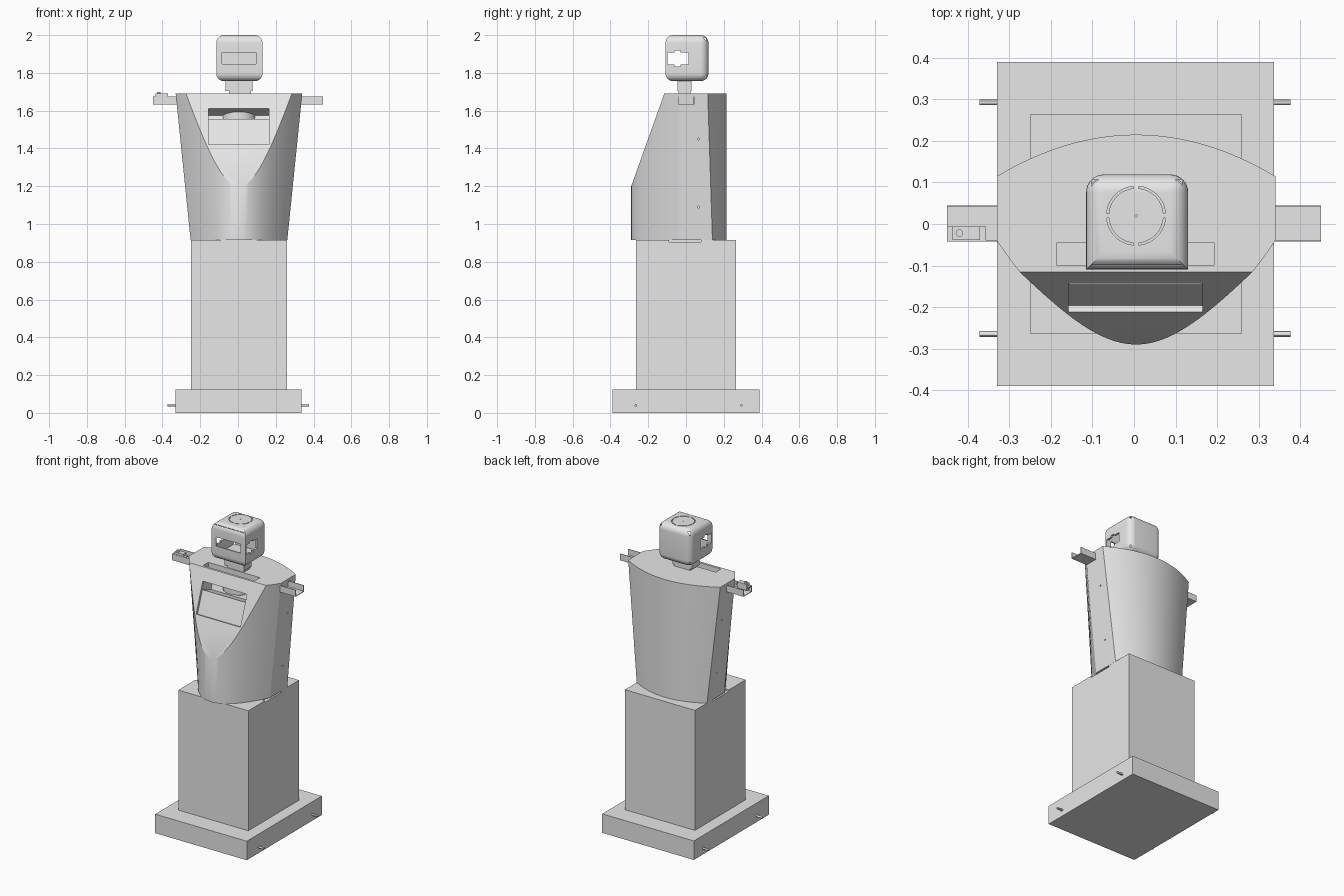
import bpy, bmesh, math
from mathutils import Vector, Matrix

cube = bpy.data.objects.get("Cube")
if cube:
    bpy.data.objects.remove(cube, do_unlink=True)

grey = bpy.data.materials.new("plain grey")
grey.use_nodes = True
grey.diffuse_color = (0.8, 0.8, 0.8, 1)
grey.node_tree.nodes["Principled BSDF"].inputs["Base Color"].default_value = (0.8, 0.8, 0.8, 1)


def finish(name, bm):
    bmesh.ops.recalc_face_normals(bm, faces=bm.faces)
    mesh = bpy.data.meshes.new(name)
    bm.to_mesh(mesh)
    bm.free()
    mesh.materials.append(grey)
    obj = bpy.data.objects.new(name, mesh)
    bpy.context.collection.objects.link(obj)
    return obj


def box(name, x, y, z, tilt=0):
    """Box from (min, max) ranges, optionally tilted about its own x axis."""
    bm = bmesh.new()
    bmesh.ops.create_cube(bm, size=1)
    mid = Vector([sum(r) / 2 for r in (x, y, z)])
    size = [r[1] - r[0] for r in (x, y, z)]
    bmesh.ops.transform(bm, verts=bm.verts, matrix=Matrix.Translation(mid)
                        @ Matrix.Rotation(tilt, 4, 'X') @ Matrix.Diagonal((*size, 1)))
    return finish(name, bm)


def cylinder(name, centre, radius, length, axis='Z', sides=24):
    bm = bmesh.new()
    bmesh.ops.create_cone(bm, cap_ends=True, segments=sides, radius1=radius,
                          radius2=radius, depth=length)
    turn = Matrix.Rotation(math.pi / 2, 4, 'Y') if axis == 'X' else Matrix()
    bmesh.ops.transform(bm, verts=bm.verts, matrix=Matrix.Translation(centre) @ turn)
    return finish(name, bm)


def cut(obj, cutters):
    bpy.context.view_layer.objects.active = obj
    for c in cutters:
        c.hide_render = True
        mod = obj.modifiers.new("cut", 'BOOLEAN')
        mod.operation, mod.solver, mod.object = 'DIFFERENCE', 'EXACT', c
        bpy.ops.object.modifier_apply(modifier=mod.name)
        bpy.data.objects.remove(c, do_unlink=True)


def smooth(obj, angle=30):
    bpy.ops.object.select_all(action='DESELECT')
    obj.select_set(True)
    bpy.context.view_layer.objects.active = obj
    bpy.ops.object.shade_smooth_by_angle(angle=math.radians(angle))


MID = 0.005

# Base, pedestal and wheel axles
box("base", (-0.33, 0.337), (-0.39, 0.39), (0, 0.125))
pedestal = box("pedestal", (-0.25, 0.26), (-0.264, 0.264), (0.125, 0.915))
cut(pedestal, [box("slit", (MID + s * 0.25 - 0.02, MID + s * 0.25 + 0.02), (-0.09, 0.08),
                   (0.905, 0.93)) for s in (-1, 1)])
for side, x in (("right", -0.35), ("left", 0.355)):
    for end, y in (("front", -0.265), ("back", 0.293)):
        smooth(cylinder(f"{side}_{end}_axle", (x, y, 0.04), 0.007, 0.044, 'X', 12))


# Torso: curved plan lofted upward and outward
def outline(half, corner, n=32):
    front = [(half * t, -0.29 + 0.25 * t * t) for t in (2 * i / n - 1 for i in range(n + 1))]
    back = [(-half * t, 0.215 - (0.215 - corner) * t * t)
            for t in (2 * i / n - 1 for i in range(n + 1))]
    return front + back


bm = bmesh.new()
low = [bm.verts.new((MID + x, y, 0.915)) for x, y in outline(0.256, 0.14)]
high = [bm.verts.new((MID + x, y, 1.69)) for x, y in outline(0.335, 0.115)]
count = len(low)
for i in range(count):
    j = (i + 1) % count
    bm.faces.new((low[i], low[j], high[j], high[i]))
bm.faces.new(low)
bm.faces.new(high)

# Slanted chest
slope = Vector((0, 0.175, 0.49)).normalized()
normal = Vector((0, -slope.z, slope.y))
res = bmesh.ops.bisect_plane(bm, geom=bm.verts[:] + bm.edges[:] + bm.faces[:],
                             plane_co=(0, -0.115, 1.69), plane_no=normal, clear_outer=True)
rim = [e for e in bm.edges if e.is_boundary]
bmesh.ops.holes_fill(bm, edges=rim, sides=0)
bmesh.ops.remove_doubles(bm, verts=bm.verts, dist=0.0001)
torso = finish("torso", bm)

# Screen recess, slot above it, top opening, screw holes
tilt = -math.atan2(slope.y, slope.z)


def chest_y(z):
    return -0.115 - (1.69 - z) * 0.357


y = chest_y(1.515)
yt = chest_y(1.585)
cutters = [
    box("screen_recess", (-0.157, 0.165), (y - 0.016, y + 0.016), (1.414, 1.616), tilt),
    box("screen_slot", (-0.156, 0.164), (yt - 0.1, yt + 0.11), (1.558, 1.611), tilt),
    box("top_opening", (-0.185, 0.192), (-0.1, -0.045), (1.6, 1.75)),
]
for z in (1.09, 1.45):
    cutters.append(cylinder("screw_hole", (MID, 0.065, z), 0.005, 0.9, 'X', 10))
# Screw holes enter only the skin on each side
cutters, holes = cutters[:3], cutters[3:]
for h in holes:
    cut(h, [box("core", (-0.24, 0.25), (0, 0.13), (1, 1.6))])
cut(torso, cutters + holes)
smooth(torso, 25)
smooth(cylinder("neck_motor", (MID, 0, 1.58), 0.095, 0.06, sides=32))

# Neck
box("neck_foot", (-0.047, 0.07), (-0.04, 0.025), (1.66, 1.706))
box("neck", (-0.066, 0.077), (-0.045, 0.03), (1.704, 1.765))

# Head: rounded shell with sharp upright edges at the front
bm = bmesh.new()
bmesh.ops.create_cube(bm, size=1)
bmesh.ops.transform(bm, verts=bm.verts, matrix=Matrix.Translation((0.0075, 0.005, 1.878))
                    @ Matrix.Diagonal((0.245, 0.228, 0.244, 1)))
soft = [e for e in bm.edges if not all(v.co.y < 0 for v in e.verts)
        or abs(e.verts[0].co.z - e.verts[1].co.z) < 0.01]
bmesh.ops.bevel(bm, geom=soft, offset=0.042, segments=8, profile=0.5, affect='EDGES')
head = finish("head", bm)


def arc_cutter(start):
    """Quarter-ring slot for the lid."""
    bm = bmesh.new()
    steps = [start + math.radians(5 + 80 * i / 10) for i in range(11)]
    loop = [(0.071, a) for a in steps] + [(0.066, a) for a in reversed(steps)]
    face = bm.faces.new([bm.verts.new((MID + r * math.cos(a), 0.02 + r * math.sin(a), 1.993))
                         for r, a in loop])
    ext = bmesh.ops.extrude_face_region(bm, geom=[face])
    bmesh.ops.translate(bm, vec=(0, 0, 0.03),
                        verts=[v for v in ext["geom"] if isinstance(v, bmesh.types.BMVert)])
    return finish("ring_slot", bm)


cut(head, [
    box("hollow", (-0.102, 0.117), (-0.1, 0.107), (1.775, 1.985)),
    box("face_slot", (-0.085, 0.096), (-0.2, -0.05), (1.848, 1.908)),
    box("side_window", (-0.2, 0.2), (-0.099, 0.014), (1.845, 1.907)),
    box("side_notch", (-0.2, 0.2), (-0.06, -0.03), (1.835, 1.918)),
    cylinder("lid_hole", (MID, 0.02, 2), 0.003, 0.02, sides=10),
] + [arc_cutter(k * math.pi / 2) for k in range(4)])
smooth(head)

# Shoulder brackets: open channels
for side, x in (("right", (-0.45, -0.31)), ("left", (0.31, 0.45))):
    box(f"{side}_bracket_floor", x, (-0.042, 0.044), (1.632, 1.636))
    box(f"{side}_bracket_front", x, (-0.042, -0.039), (1.632, 1.675))
    box(f"{side}_bracket_back", x, (0.041, 0.044), (1.632, 1.675))

# Small motor on the right bracket
box("motor_body", (-0.437, -0.37), (-0.039, -0.006), (1.65, 1.69))
box("motor_flange", (-0.45, -0.356), (-0.039, -0.006), (1.668, 1.675))
smooth(cylinder("motor_shaft", (-0.42, -0.022, 1.693), 0.009, 0.014, sides=16))
